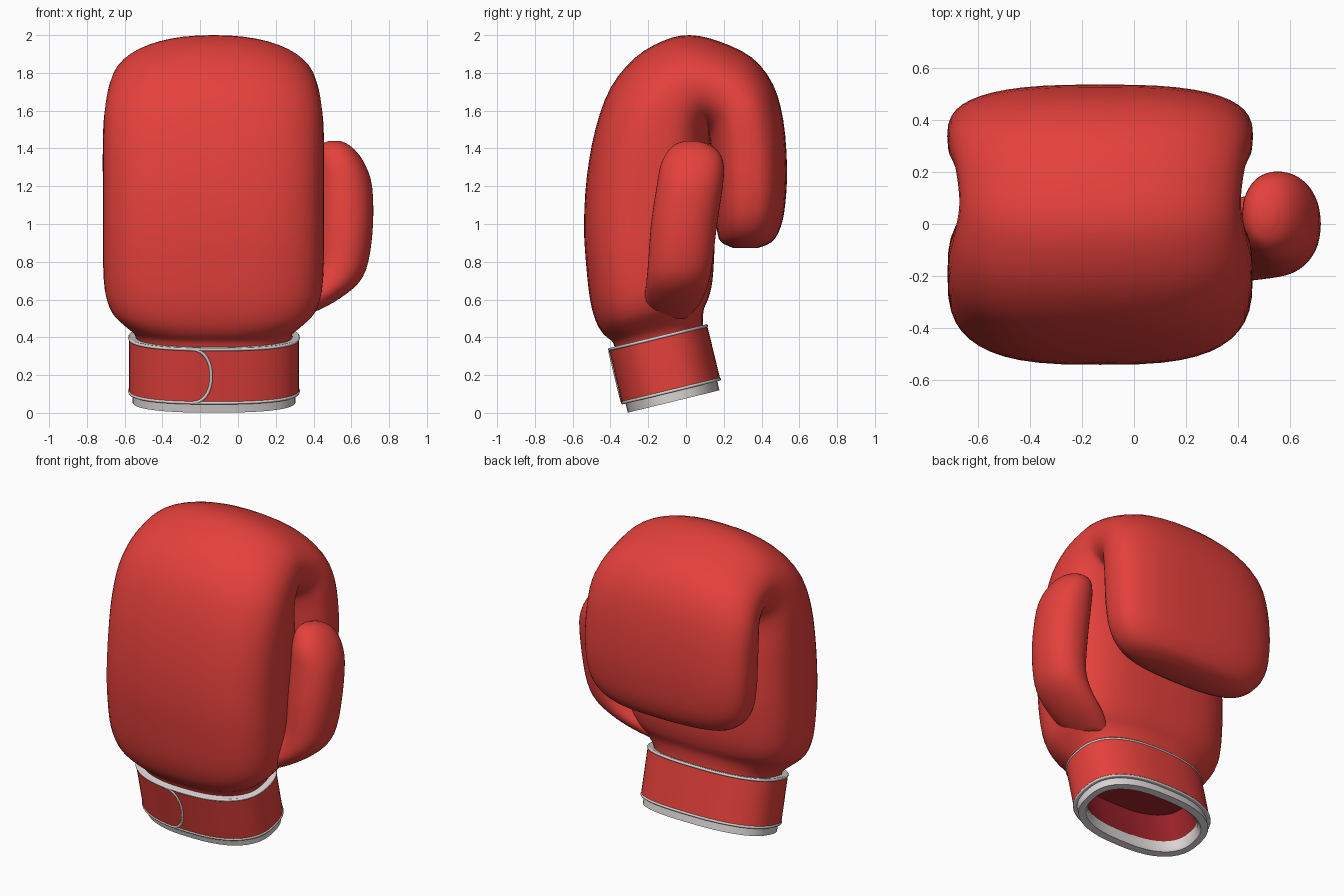
import bpy, bmesh, math
from mathutils import Matrix, Vector

cube = bpy.data.objects.get("Cube")
if cube:
    bpy.data.objects.remove(cube)

CX = -0.13      # centre line of the hand
SIDES = 48


def material(name, rgb):
    m = bpy.data.materials.new(name)
    m.use_nodes = True
    m.diffuse_color = (*rgb, 1)
    bsdf = m.node_tree.nodes["Principled BSDF"]
    bsdf.inputs["Base Color"].default_value = (*rgb, 1)
    bsdf.inputs["Roughness"].default_value = 0.5
    return m


RED = material("red leather", (0.78, 0.052, 0.044))
WHITE = material("white trim", (0.70, 0.66, 0.65))
DARK = material("dark red lining", (0.32, 0.015, 0.022))


def superellipse(t, n):
    c, s = math.cos(t), math.sin(t)
    return (math.copysign(abs(c) ** (2 / n), c), math.copysign(abs(s) ** (2 / n), s))


def refine(rows, steps=3):
    """Smoothly interpolate rows of numbers."""
    out = []
    for i in range(len(rows) - 1):
        p0, p1, p2 = rows[max(i - 1, 0)], rows[i], rows[i + 1]
        p3 = rows[min(i + 2, len(rows) - 1)]
        for k in range(steps):
            t = k / steps
            out.append([0.5 * (2 * b + (c - a) * t + (2 * a - 5 * b + 4 * c - d) * t * t
                               + (3 * b - a - 3 * c + d) * t ** 3)
                        for a, b, c, d in zip(p0, p1, p2, p3)])
    return out + [list(rows[-1])]


def finish(name, bm, mats, matrix=None, angle=40):
    bmesh.ops.recalc_face_normals(bm, faces=bm.faces)
    me = bpy.data.meshes.new(name)
    bm.to_mesh(me)
    bm.free()
    for m in mats:
        me.materials.append(m)
    for p in me.polygons:
        p.use_smooth = True
    me.set_sharp_from_angle(angle=math.radians(angle))
    ob = bpy.data.objects.new(name, me)
    if matrix:
        ob.matrix_world = matrix
    bpy.context.collection.objects.link(ob)
    return ob


def loft(rings, cap_start=True, closed=False):
    """Bridge rings given as (centre, u axis, v axis, roundness)."""
    bm = bmesh.new()
    loops = []
    for c, u, v, n in rings:
        loop = []
        for i in range(SIDES):
            a, b = superellipse(2 * math.pi * i / SIDES, n)
            loop.append(bm.verts.new(c + u * a + v * b))
        loops.append(loop)
    pairs = list(zip(loops, loops[1:]))
    if closed:
        pairs.append((loops[-1], loops[0]))
    for lo, hi in pairs:
        for i in range(SIDES):
            j = (i + 1) % SIDES
            bm.faces.new((lo[i], lo[j], hi[j], hi[i]))
    if not closed:
        if cap_start:
            bm.faces.new(loops[0][::-1])
        bm.faces.new(loops[-1])
    return bm


# Hand: outer y, z, inner y, z, half width, roundness, folded over at the top
hand_rows = [
    (-.37, .30, .097, .41, .40, 2.5),
    (-.385, .37, .09, .48, .42, 2.5),
    (-.435, .415, .095, .55, .48, 2.6),
    (-.475, .48, .12, .61, .54, 2.8),
    (-.508, .60, .14, .70, .575, 2.9),
    (-.53, .80, .15, .85, .585, 3.0),
    (-.54, 1.0, .155, 1.0, .585, 3.0),
    (-.525, 1.25, .15, 1.15, .585, 2.9),
    (-.48, 1.5, .14, 1.28, .585, 2.8),
    (-.40, 1.72, .13, 1.38, .58, 2.6),
    (-.27, 1.88, .125, 1.43, .565, 2.4),
    (-.12, 1.97, .125, 1.45, .55, 2.25),
    (.02, 2.0, .125, 1.46, .54, 2.2),
    (.18, 1.965, .125, 1.45, .545, 2.2),
    (.35, 1.88, .125, 1.43, .56, 2.3),
    (.46, 1.74, .13, 1.38, .58, 2.5),
    (.515, 1.55, .135, 1.3, .585, 2.7),
    (.535, 1.3, .145, 1.18, .585, 2.8),
    (.525, 1.1, .155, 1.05, .565, 2.8),
    (.50, .98, .165, .96, .515, 2.7),
    (.455, .905, .185, .905, .43, 2.5),
    (.38, .873, .25, .873, .29, 2.3),
]
rings = []
for oy, oz, iy, iz, hw, n in refine(hand_rows):
    outer, inner = Vector((CX, oy, oz)), Vector((CX, iy, iz))
    rings.append(((outer + inner) / 2, Vector((hw, 0, 0)), (outer - inner) / 2, n))
finish("padded_hand", loft(rings), [RED], angle=80)

# Thumb: height, inner x, outer x, front y, back y
thumb_rows = [
    (.50, .14, .32, -.19, .00),
    (.55, .18, .44, -.215, .05),
    (.61, .25, .545, -.22, .09),
    (.69, .35, .64, -.21, .12),
    (.80, .41, .69, -.20, .14),
    (1.0, .415, .715, -.185, .165),
    (1.2, .415, .71, -.155, .195),
    (1.31, .415, .675, -.135, .20),
    (1.38, .42, .63, -.10, .175),
    (1.42, .44, .585, -.06, .125),
    (1.44, .48, .54, -.005, .06),
]
rings = []
for z, xi, xo, yf, yb in refine(thumb_rows):
    rings.append((Vector(((xi + xo) / 2, (yf + yb) / 2, z)),
                  Vector(((xo - xi) / 2, 0, 0)), Vector((0, (yb - yf) / 2, 0)), 2.15))
finish("thumb", loft(rings), [RED], angle=80)

# Wrist parts share a tilted frame
HW, HD, ROUND = 0.45, 0.268, 2.5
BOTTOM, TOP = 0.04, 0.345
TILT = Matrix.Translation((-.127, -.068, .07)) @ Matrix.Rotation(math.radians(13.7), 4, 'X')


def wrist_rings(profile):
    return [(Vector((0, 0, z)), Vector((HW - inset, 0, 0)), Vector((0, HD - inset, 0)), ROUND)
            for inset, z in profile]


def piping(name, points, cyclic):
    cu = bpy.data.curves.new(name, 'CURVE')
    cu.dimensions = '3D'
    cu.bevel_depth = 0.009
    cu.bevel_resolution = 1
    sp = cu.splines.new('POLY')
    sp.points.add(len(points) - 1)
    for p, co in zip(sp.points, points):
        p.co = (*co, 1)
    sp.use_cyclic_u = cyclic
    cu.materials.append(WHITE)
    ob = bpy.data.objects.new(name, cu)
    ob.matrix_world = TILT
    bpy.context.collection.objects.link(ob)


# Cuff band with pale end faces
bm = loft(wrist_rings([(0, BOTTOM), (0, TOP), (.035, TOP), (.035, BOTTOM)]), closed=True)
bm.normal_update()
for f in bm.faces:
    f.material_index = 1 if abs(f.normal.z) > 0.7 else 0
finish("cuff", bm, [RED, WHITE], TILT)

# Pale rim under the cuff and the lining of the opening
rim = [(.018, -.01), (.018, .06), (.075, .06), (.075, .01), (.06, -.01)]
finish("cuff_rim", loft(wrist_rings(rim), closed=True), [WHITE], TILT)
finish("cuff_lining", loft(wrist_rings([(.07, .03), (.07, .27)]), cap_start=False), [DARK], TILT)

# Piping on both cuff edges
for label, z in (("lower", BOTTOM + .007), ("upper", TOP - .007)):
    pts = []
    for i in range(SIDES):
        a, b = superellipse(2 * math.pi * i / SIDES, ROUND)
        pts.append(((HW - .004) * a, (HD - .004) * b, z))
    piping(label + "_piping", pts, True)

# Rounded end of the closing strap on the front
mid, half = (BOTTOM + TOP) / 2, (TOP - BOTTOM) / 2 - .007
pts = []
for i in range(21):
    t = math.pi * (i / 20 - 0.5)
    a, b = superellipse(t, 2.2)
    x = -.12 + .105 * a
    y = -(HD - .003) * (1 - abs(x / HW) ** ROUND) ** (1 / ROUND)
    pts.append((x, y, mid + half * b))
piping("strap_end_piping", pts, False)
